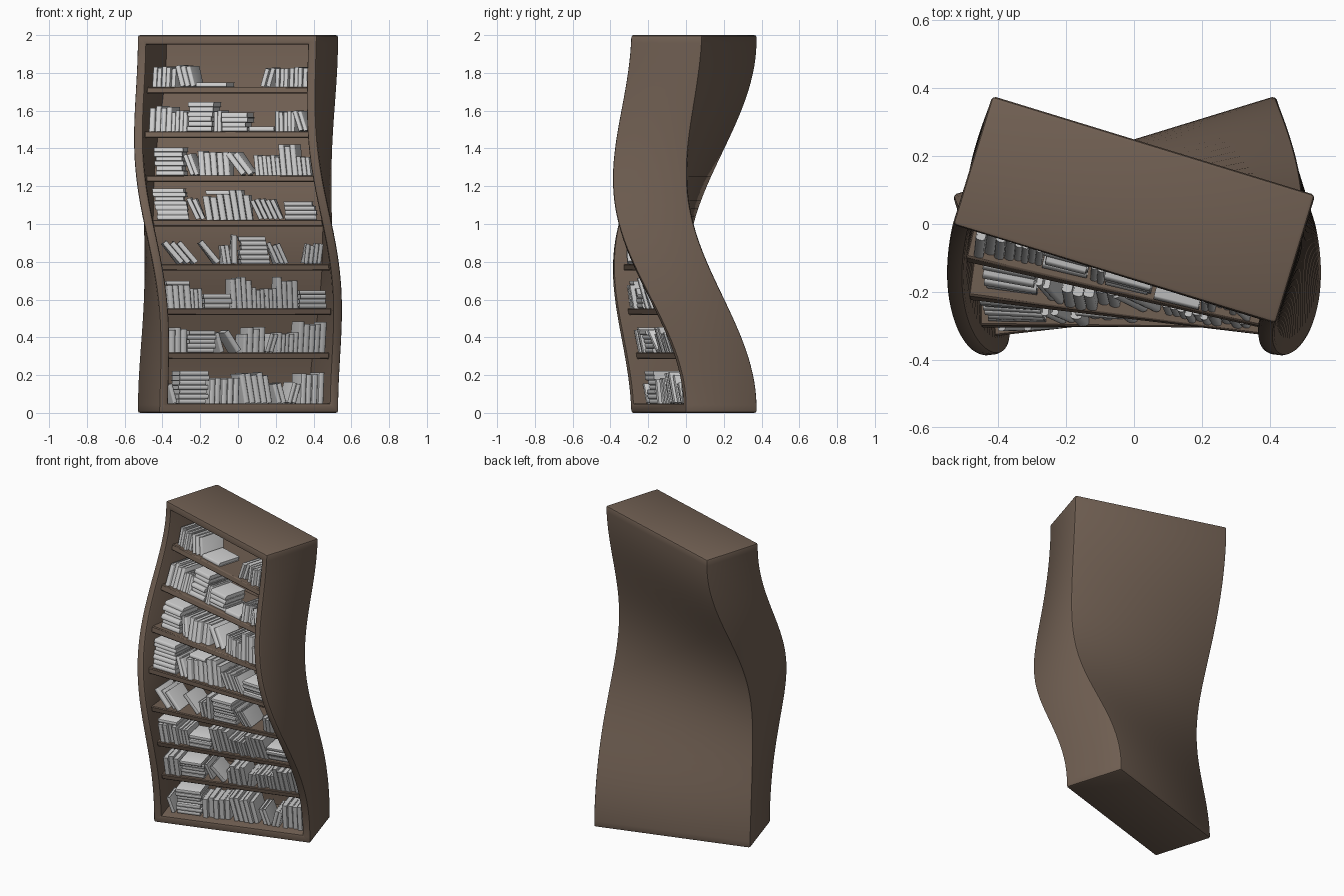
import bpy, bmesh, math, random
from mathutils import Matrix, Vector

random.seed(4)
if "Cube" in bpy.data.objects:
    bpy.data.objects.remove(bpy.data.objects["Cube"])

HALF_W, HALF_D, WALL = 0.497, 0.198, 0.05
SHELF_T, SHELF_GAP = 0.035, 0.2343
TWIST = math.radians(17)


def make_material(name, color):
    mat = bpy.data.materials.new(name)
    mat.use_nodes = True
    mat.diffuse_color = color
    mat.node_tree.nodes["Principled BSDF"].inputs["Base Color"].default_value = color
    return mat


wood = make_material("brown wood", (0.163, 0.115, 0.085, 1))
paper = make_material("grey books", (0.6, 0.6, 0.6, 1))


def warp(co):
    """Bow the case forward at mid height, then twist it about its axis."""
    t = math.pi * (co.z - 1)
    bow = 0.1 * (1 + math.cos(t))
    angle = -TWIST * (math.sin(t / 2) + 0.08 * math.sin(t))
    x, y = co.x, co.y - bow
    c, s = math.cos(angle), math.sin(angle)
    return Vector((x * c - y * s, x * s + y * c + 0.042, co.z))


def finish(bm, name, mat):
    bmesh.ops.recalc_face_normals(bm, faces=bm.faces)
    for v in bm.verts:
        v.co = warp(v.co)
    mesh = bpy.data.meshes.new(name)
    bm.to_mesh(mesh)
    bm.free()
    mesh.materials.append(mat)
    obj = bpy.data.objects.new(name, mesh)
    bpy.context.collection.objects.link(obj)
    bpy.ops.object.select_all(action="DESELECT")
    obj.select_set(True)
    bpy.context.view_layer.objects.active = obj
    bpy.ops.object.shade_smooth_by_angle(angle=math.radians(35))


def add_box(bm, low, high, matrix=Matrix()):
    low, high = Vector(low), Vector(high)
    place = Matrix.Translation((low + high) / 2) @ Matrix.Diagonal((*(high - low), 1))
    bmesh.ops.create_cube(bm, size=1, matrix=matrix @ place)


def bevel_convex(bm, width, segments):
    sharp = [e for e in bm.edges if e.calc_face_angle_signed(0) > 0.5]
    bmesh.ops.bevel(bm, geom=sharp, offset=width, segments=segments,
                    profile=0.5, affect="EDGES", clamp_overlap=True)


# Case: one hollowed box, sliced in height so that it can twist smoothly
bm = bmesh.new()
add_box(bm, (-HALF_W, -HALF_D, 0), (HALF_W, HALF_D, 2))
bmesh.ops.recalc_face_normals(bm, faces=bm.faces)
front = min(bm.faces, key=lambda f: f.calc_center_median().y)
bmesh.ops.inset_region(bm, faces=[front], thickness=WALL, use_even_offset=True)
hollow = bmesh.ops.extrude_face_region(bm, geom=[front])["geom"]
if front.is_valid:
    bmesh.ops.delete(bm, geom=[front], context="FACES_ONLY")
for v in hollow:
    if isinstance(v, bmesh.types.BMVert):
        v.co.y = HALF_D - 0.03
bmesh.ops.recalc_face_normals(bm, faces=bm.faces)
bevel_convex(bm, 0.012, 2)
SLICES = 48
for i in range(1, SLICES):
    bmesh.ops.bisect_plane(bm, geom=bm.verts[:] + bm.edges[:] + bm.faces[:],
                           plane_co=(0, 0, 2 * i / SLICES), plane_no=(0, 0, 1))
finish(bm, "bookcase_frame", wood)

# Shelves, set back from the front rim
for i in range(7):
    z = 0.302 + SHELF_GAP * i
    bm = bmesh.new()
    add_box(bm, (-0.45, -0.145, z - SHELF_T / 2), (0.45, 0.17, z + SHELF_T / 2))
    bmesh.ops.recalc_face_normals(bm, faces=bm.faces)
    bevel_convex(bm, 0.005, 1)
    finish(bm, "shelf_" + str(i + 1), wood)


def add_book(bm, matrix, thick, depth, height):
    """Cover with a rounded spine towards the front, and a page block."""
    h, d, c = thick / 2, depth / 2, 0.003
    outline = [(-h, d)]
    for k in range(7):
        a = math.pi * (1 + k / 6)
        outline.append((h * math.cos(a), -d + 0.5 * h * math.sin(a)))
    outline += [(h, d), (h - c, d), (h - c, c - d), (c - h, c - d), (c - h, d)]
    face = bm.faces.new([bm.verts.new(matrix @ Vector((x, y, 0))) for x, y in outline])
    top = bmesh.ops.extrude_face_region(bm, geom=[face])["geom"]
    lift = matrix.to_3x3() @ Vector((0, 0, height))
    for v in top:
        if isinstance(v, bmesh.types.BMVert):
            v.co += lift
    add_box(bm, (c - h, c - d, c), (h - c, d - c, height - c), matrix)


# Kinds of standing book: thickness, height, lean
KINDS = {
    "i": (0.022, 0.105, 0), "I": (0.031, 0.13, 0), "T": (0.029, 0.158, 0),
    "l": (0.022, 0.11, -0.3), "L": (0.03, 0.13, -0.6),
    "r": (0.022, 0.105, 0.25), "R": (0.03, 0.16, 0.15), "t": (0.028, 0.16, -0.2),
}
STACK_W, SPACE = 0.155, 0.025

# Shelf contents from bottom to top: letters stand or lean, a digit is a
# flat stack, ^ lies across the books before it, a dot is a gap
ROWS = ["l7IIIIItttttllrrTTTT", "III5lLiIIIrriiiiiTTTTT", "IIII^iii3TTTTiiiiiiTTTT4",
        ".LLL.LiiR6lll...rrrr", "7llIIII^TTIlllll4", ".6llIIIIILLiiiiiiTTTiii",
        "IIIIiiii6ii41iiiiill", "iiiiilll1......rriiiiiii"]


def advance(row, i):
    """Room taken along the shelf by one symbol of a row."""
    ch = row[i]
    if ch in KINDS:
        thick, height, lean = KINDS[ch]
        room = thick / math.cos(lean)
        beside = row[i - 1:i] if lean < 0 else row[i + 1:i + 2]
        if lean and beside != ch:
            room += 0.75 * height * math.sin(abs(lean))
        return room
    return STACK_W if ch.isdigit() else SPACE if ch == "." else 0


def book_matrix(x, y, z, lean, pivot):
    return (Matrix.Translation((x, y, z)) @ Matrix.Rotation(lean, 4, "Y")
            @ Matrix.Translation((pivot, 0, 0)))


def add_flat(bm, x, z, thick, width):
    """A book lying down, centred on x, spine forward."""
    y = -0.05 + random.uniform(-0.012, 0.012)
    place = (Matrix.Translation((x - width / 2, y, z + thick / 2))
             @ Matrix.Rotation(math.pi / 2, 4, "Y"))
    add_book(bm, place, thick, 0.15, width)


for n, row in enumerate(ROWS):
    floor = WALL if n == 0 else 0.302 + SHELF_GAP * (n - 1) + SHELF_T / 2
    total = sum(advance(row, i) for i in range(len(row)))
    scale = 0.86 / total
    x = -0.43
    heights = [0]
    bm = bmesh.new()
    for i, ch in enumerate(row):
        room = advance(row, i) * scale
        if ch.isdigit():
            z = floor
            for k in range(int(ch)):
                thick = random.uniform(0.021, 0.027)
                width = room * random.uniform(0.82, 0.97)
                add_flat(bm, x + room / 2 + random.uniform(-0.004, 0.004), z, thick, width)
                z += thick
        elif ch == "^":
            add_flat(bm, x - 0.06, floor + max(heights[-4:]), 0.022, 0.125)
        elif ch in KINDS:
            thick, height, lean = KINDS[ch]
            thick *= min(scale, 1.15) * 0.96
            height *= random.uniform(0.92, 1.05)
            heights.append(height)
            y = -0.045 + random.uniform(-0.012, 0.012)
            if lean > 0:
                base = x + thick / math.cos(lean)
                place = book_matrix(base, y, floor, lean, -thick / 2)
            else:
                base = x + room - thick / math.cos(lean)
                place = book_matrix(base, y, floor, lean, thick / 2)
            add_book(bm, place, thick, 0.16, height)
        x += room
    finish(bm, "books_row_" + str(n + 1), paper)
